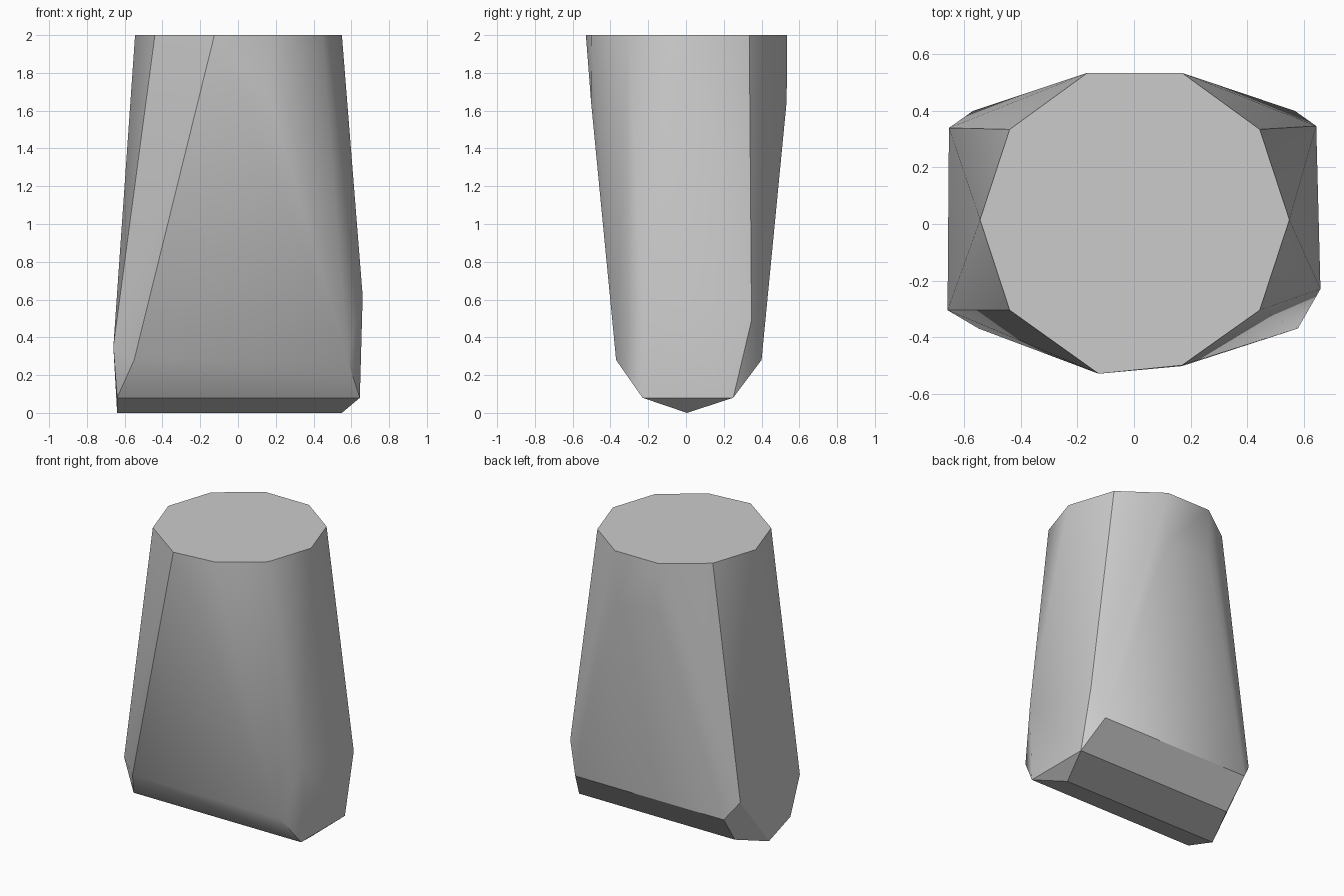
import bpy, bmesh, math

cube = bpy.data.objects.get("Cube")
if cube:
    bpy.data.objects.remove(cube, do_unlink=True)

# Plain grey material
grey = bpy.data.materials.new("light grey")
grey.use_nodes = True
colour = (0.6, 0.6, 0.6, 1)
grey.diffuse_color = colour
grey.node_tree.nodes["Principled BSDF"].inputs["Base Color"].default_value = colour

# Ten-sided flat top
top = [(-0.545, 0.015), (-0.44, 0.335), (-0.165, 0.535), (0.17, 0.535), (0.445, 0.335),
       (0.55, 0.015), (0.445, -0.305), (0.17, -0.50), (-0.125, -0.53), (-0.44, -0.305)]
points = [(x, y, 2.0) for x, y in top]

# Slight bulges under the rim
points += [(-0.165, 0.533, 1.65), (0.17, 0.533, 1.65), (0.17, -0.503, 1.65)]

# Lower corners of the narrow sides
points += [(-0.66, -0.305, 0.35), (-0.655, 0.34, 0.40),
           (0.66, -0.23, 0.62), (0.645, 0.347, 0.49)]

# Wedge base, as left-to-right edges: x1, x2, y, z
for x1, x2, y, z in [(-0.55, 0.58, -0.37, 0.28), (-0.57, 0.57, 0.40, 0.28),
                     (-0.64, 0.645, -0.23, 0.08), (-0.55, 0.645, 0.25, 0.08),
                     (-0.64, 0.55, 0.005, 0.0)]:
    points += [(x1, y, z), (x2, y, z)]

# Skin the corners into one faceted block
bm = bmesh.new()
for p in points:
    bm.verts.new(p)
bmesh.ops.convex_hull(bm, input=bm.verts[:])
bmesh.ops.dissolve_limit(bm, angle_limit=math.radians(1), verts=bm.verts[:], edges=bm.edges[:])
bmesh.ops.recalc_face_normals(bm, faces=bm.faces[:])
mesh = bpy.data.meshes.new("tapered_block")
bm.to_mesh(mesh)
bm.free()
mesh.materials.append(grey)

block = bpy.data.objects.new("tapered_block", mesh)
bpy.context.collection.objects.link(block)
bpy.ops.object.select_all(action="DESELECT")
block.select_set(True)
bpy.context.view_layer.objects.active = block
bpy.ops.object.shade_smooth_by_angle(angle=math.radians(30))
